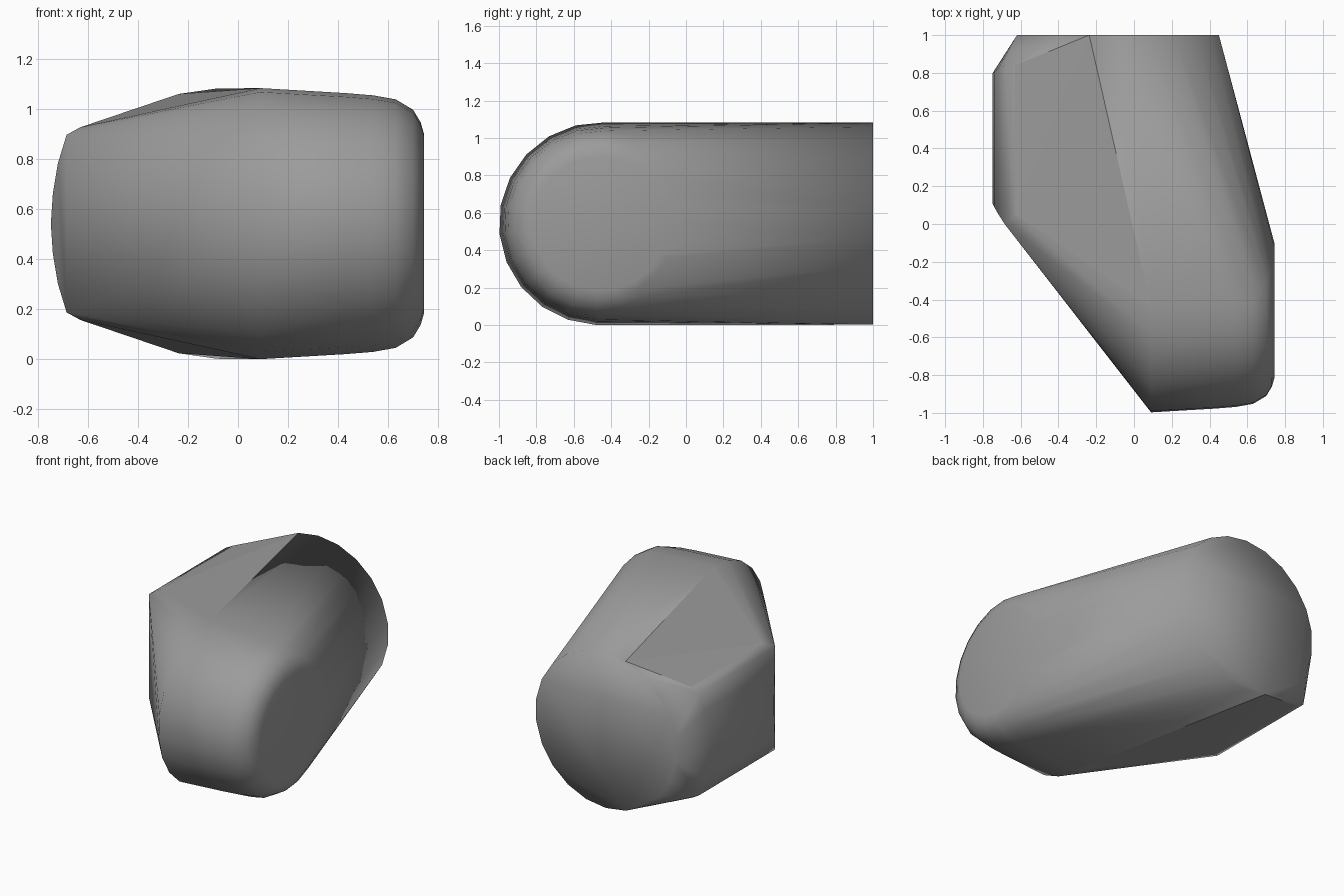
import bpy, bmesh
from math import cos, sin, radians, pi

if "Cube" in bpy.data.objects:
    bpy.data.objects.remove(bpy.data.objects["Cube"])

SEGS = 22
ZC = 0.54
bm = bmesh.new()


def ring(fn, r, start):
    """Add a circle of points; fn maps (u, v) offsets to a position."""
    for i in range(SEGS):
        a = radians(start) + 2 * pi * i / SEGS
        bm.verts.new(fn(r * cos(a), r * sin(a)))


# flat round back end
ring(lambda u, v: (-0.085 + u, 1.0, ZC + v), 0.54, 8.18)

# round front drum lying along x, with a rolled right-hand rim
for x, r in [(0.09, 0.542), (0.43, 0.522), (0.54, 0.513), (0.63, 0.497),
             (0.70, 0.455), (0.73, 0.405), (0.743, 0.36)]:
    ring(lambda u, v: (x, -0.458 - u, ZC + v), r, 10.5)

# bowed left end panel, mirrored about the mid height
for x, h, y0, y1 in [(-0.63, 0.385, 0.05, 0.84), (-0.685, 0.355, 0.0, 0.84),
                     (-0.72, 0.24, 0.055, 0.82), (-0.74, 0.12, 0.09, 0.805),
                     (-0.748, 0.0, 0.105, 0.80)]:
    for z in {ZC + h, ZC - h}:
        for y in (y0, y1):
            bm.verts.new((x, y, z))

# wrap everything in one tight skin
bmesh.ops.convex_hull(bm, input=bm.verts[:])
loose = [v for v in bm.verts if not v.link_faces]
bmesh.ops.delete(bm, geom=loose, context='VERTS')
bmesh.ops.dissolve_limit(bm, angle_limit=radians(0.5),
                         verts=bm.verts[:], edges=bm.edges[:])
bmesh.ops.recalc_face_normals(bm, faces=bm.faces[:])

# drop onto the ground
low = min(v.co.z for v in bm.verts)
for v in bm.verts:
    v.co.z -= low

# smooth skin, except the broad slanted facets above and below the left end
for f in bm.faces:
    c = f.calc_center_median()
    f.smooth = not (abs(f.normal.z) > 0.85 and c.x < -0.1 and f.calc_area() > 0.08)

mesh = bpy.data.meshes.new("rounded_body")
bm.to_mesh(mesh)
bm.free()
body = bpy.data.objects.new("rounded_body", mesh)
bpy.context.collection.objects.link(body)

# darker grey
grey = bpy.data.materials.new("dark_grey")
grey.diffuse_color = (0.33, 0.33, 0.33, 1)
grey.use_nodes = True
grey.node_tree.nodes["Principled BSDF"].inputs["Base Color"].default_value = grey.diffuse_color
mesh.materials.append(grey)
